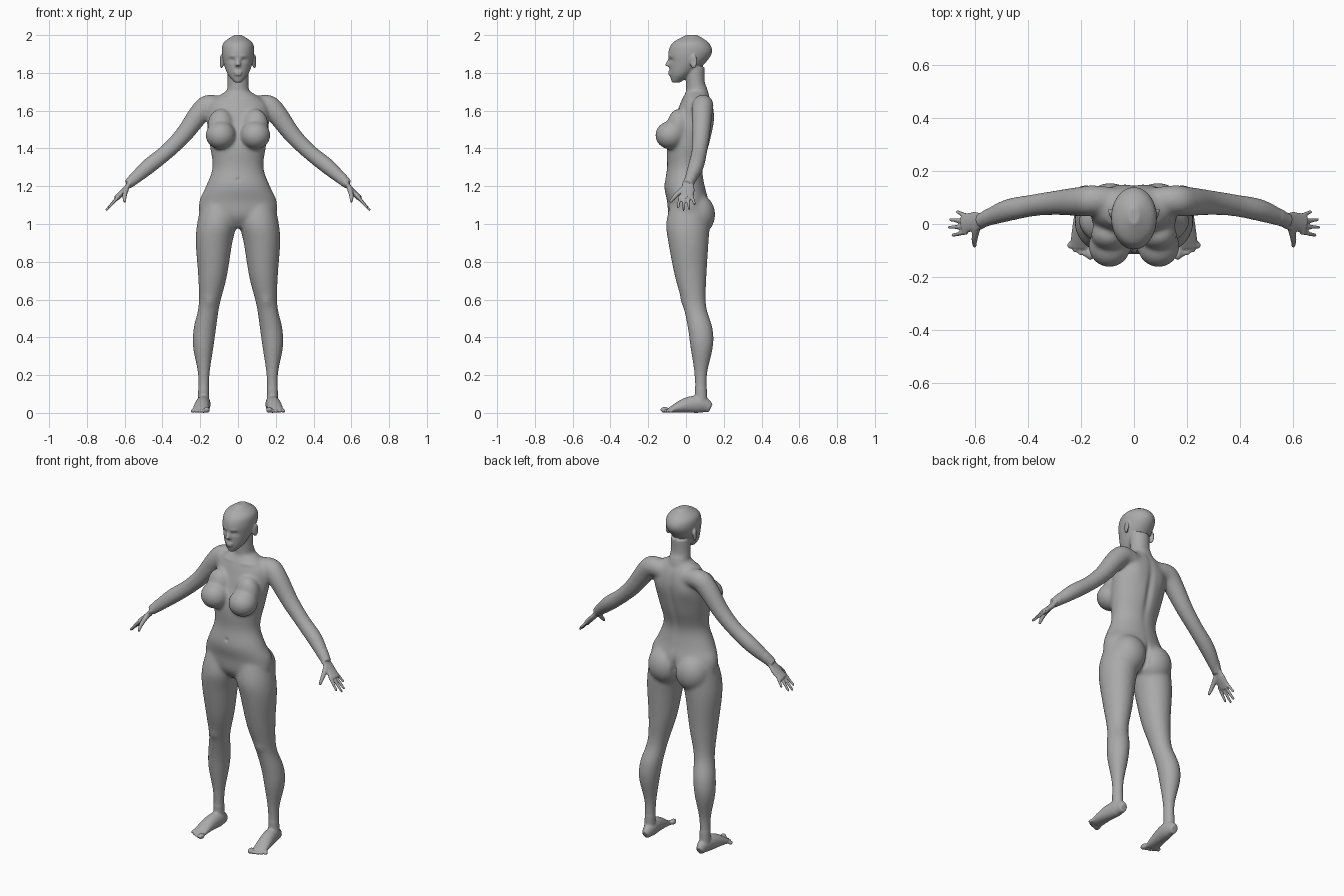
import bpy, bmesh, math
from mathutils import Vector, Matrix

if "Cube" in bpy.data.objects:
    bpy.data.objects.remove(bpy.data.objects["Cube"])

ACROSS, FORWARD, UP = Vector((1, 0, 0)), Vector((0, 1, 0)), Vector((0, 0, 1))
bm = bmesh.new()


def spline(before, start, end, after, t):
    """Catmull-Rom value between start and end."""
    bend = 2 * before - 5 * start + 4 * end - after
    twist = 3 * (start - end) + after - before
    return start + t / 2 * (end - before + t * (bend + t * twist))


def resample(rows, steps=5):
    """Add smooth in-between sections to a list of rows."""
    padded = [rows[0], *rows, rows[-1]]
    dense = []
    for window in zip(padded, padded[1:], padded[2:], padded[3:]):
        for step in range(steps):
            dense.append([spline(*values, step / steps) for values in zip(*window)])
    return dense + [rows[-1]]


def tube(rows, side, axis=None, flip=1, sides=32):
    """Loft of ellipses; each row is x, y, z, radius along side, other radius."""
    rows = resample(rows)
    centres = [Vector((x * flip, y, z)) for x, y, z, wide, deep in rows]
    last = len(rows) - 1
    rings = []
    for i, (centre, row) in enumerate(zip(centres, rows)):
        along = axis or (centres[min(i + 1, last)] - centres[max(i - 1, 0)]).normalized()
        u = (side - along * side.dot(along)).normalized()
        v = along.cross(u)
        angles = [math.tau * k / sides for k in range(sides)]
        rings.append([bm.verts.new(centre + u * row[3] * math.cos(a) + v * row[4] * math.sin(a))
                      for a in angles])
    for low, high in zip(rings, rings[1:]):
        for k in range(sides):
            bm.faces.new((low[k - 1], low[k], high[k], high[k - 1]))
    bm.faces.new(reversed(rings[0]))
    bm.faces.new(rings[-1])


def limb(rows, side, depth=1, **options):
    """Loft whose second radius is a fixed share of the first."""
    tube([(x, y, z, r, r * depth) for x, y, z, r in rows], side, **options)


def column(rows):
    """Upright loft on the centre line; rows are height, half width, front y, back y."""
    tube([(0, (front + back) / 2, z, wide, (back - front) / 2) for z, wide, front, back in rows],
         ACROSS, axis=UP, sides=48)


def ball(x, y, z, radii, turn=0):
    placing = Matrix.Translation((x, y, z)) @ Matrix.Rotation(turn, 4, "Z")
    bmesh.ops.create_uvsphere(bm, u_segments=32, v_segments=20, radius=1,
                              matrix=placing @ Matrix.Diagonal((*radii, 1)))


# Torso
column([(.98, .05, -.05, .06), (1.04, .19, -.09, .11), (1.12, .205, -.1, .12), (1.2, .17, -.115, .1),
        (1.3, .135, -.1, .09), (1.42, .15, -.1, .125), (1.55, .165, -.06, .15),
        (1.64, .15, -.03, .14), (1.7, .07, 0, .11)])
# Neck
column([(1.62, .08, 0, .13), (1.7, .06, 0, .12), (1.75, .055, 0, .1), (1.83, .055, -.01, .1)])
# Head
column([(1.75, .02, -.075, -.03), (1.79, .053, -.085, .03), (1.85, .076, -.09, .1),
        (1.91, .086, -.093, .138), (1.96, .076, -.07, .12), (2, .02, 0, .06)])
# Nose and lips
limb([(0, -.08, 1.88, .01), (0, -.098, 1.835, .015)], ACROSS)
for height, width in ((1.804, .024), (1.792, .02)):
    ball(0, -.083, height, (width, .012, .007))

for flip in (1, -1):
    # Ear
    ball(.087 * flip, .04, 1.86, (.01, .02, .037), turn=-flip / 3)
    # Chest
    ball(.092 * flip, -.083, 1.47, (.08, .08, .075))
    ball(.092 * flip, -.04, 1.52, (.07, .06, .09))
    # Hip
    ball(.09 * flip, .06, 1.05, (.1, .095, .11))
    # Arm
    limb([(.06, .09, 1.62, .045), (.15, .09, 1.63, .056), (.2, .085, 1.59, .056), (.29, .08, 1.47, .047),
          (.38, .07, 1.38, .042), (.48, .05, 1.3, .042), (.58, .01, 1.21, .027)], FORWARD, flip=flip)
    # Palm
    limb([(.57, .01, 1.22, .03), (.6, .01, 1.18, .036), (.645, 0, 1.135, .037)],
         FORWARD, depth=.4, flip=flip)
    # Fingers, index to little, fanned out along an arc
    for i in range(4):
        arc = (i - 1.2) ** 2 / 100
        limb([(.63, (i - 1.5) / 50, 1.15, .01), (.7 - arc, .03 * i - .043, 1.07 + arc, .007)],
             FORWARD, flip=flip, sides=16)
    # Thumb
    limb([(.59, -.01, 1.19, .015), (.6, -.055, 1.15, .012), (.6, -.085, 1.115, .008)],
         ACROSS, flip=flip, sides=16)
    # Leg
    limb([(.1, .02, 1.1, .095), (.112, .01, 1, .105), (.127, .013, .9, .097), (.135, .025, .72, .076),
          (.153, .045, .57, .056), (.175, .075, .45, .06), (.184, .083, .35, .055),
          (.181, .078, .2, .031), (.183, .08, .05, .03)],
         ACROSS, depth=1.1, axis=UP, flip=flip)
    # Foot, with the sole kept on the ground
    tube([(x, y, top / 2, wide, top / 2) for x, y, top, wide in
          ((.18, .13, .05, .02), (.18, .08, .09, .035), (.19, 0, .08, .04), (.2, -.09, .026, .042))],
         ACROSS, flip=flip)
    # Toes, big to little
    for i in range(5):
        r = .01 if i else .016
        ball((.165 + .019 * i) * flip, i * i / 500 - .112, r, (r, r * 1.5, r))

# Fuse the parts into a single skin
bmesh.ops.recalc_face_normals(bm, faces=bm.faces)
mesh = bpy.data.meshes.new("body")
bm.to_mesh(mesh)
bm.free()
body = bpy.data.objects.new("body", mesh)
bpy.context.collection.objects.link(body)
fuse = body.modifiers.new("fuse", "REMESH")
fuse.mode = "VOXEL"
fuse.voxel_size = .005
evaluated = body.evaluated_get(bpy.context.evaluated_depsgraph_get())
bm = bmesh.new()
bm.from_mesh(evaluated.to_mesh())
evaluated.to_mesh_clear()
body.modifiers.clear()


def relax(verts, times):
    for _ in range(times):
        bmesh.ops.smooth_vert(bm, verts=verts, factor=.5,
                              use_axis_x=True, use_axis_y=True, use_axis_z=True)


def press(centre, spread, amount):
    """Push a soft patch of skin out, or in if negative, on both sides."""
    for vert in bm.verts:
        x, y, z = vert.co
        distance = sum(((p - c) / s) ** 2 for p, c, s in zip((abs(x), y, z), centre, spread))
        if distance < 6:
            vert.co += vert.normal * amount * math.exp(-distance)


# Soften the joins, more on the trunk and limbs than on hands, feet and face
relax([v for v in bm.verts if .13 < v.co.z < 1.72 and abs(v.co.x) < .56], 30)
relax(bm.verts[:], 2)
bm.normal_update()
# Spine, cleft between the hips and navel
press((0, .13, 1.45), (.02, .06, .17), -.011)
press((0, .12, 1.05), (.013, .07, .06), -.016)
press((0, -.11, 1.235), (.01, .03, .01), -.006)
# Collarbones, shoulder blades and kneecaps
press((.08, -.02, 1.665), (.05, .04, .01), .004)
press((.085, .14, 1.55), (.04, .05, .06), .005)
press((.15, -.02, .59), (.025, .03, .03), .005)
# Eye sockets, eyelids, brow and ear hollows
press((.034, -.08, 1.866), (.017, .03, .011), -.009)
press((.034, -.08, 1.864), (.01, .03, .006), .004)
press((.03, -.09, 1.89), (.02, .02, .007), .003)
press((.09, .04, 1.86), (.03, .01, .016), -.004)
relax(bm.verts[:], 1)

for face in bm.faces:
    face.smooth = True
bm.to_mesh(mesh)
bm.free()

# Plain grey clay
grey = (.4, .4, .4, 1)
clay = bpy.data.materials.new("grey clay")
clay.use_nodes = True
clay.diffuse_color = grey
clay.node_tree.nodes["Principled BSDF"].inputs["Base Color"].default_value = grey
mesh.materials.clear()
mesh.materials.append(clay)
